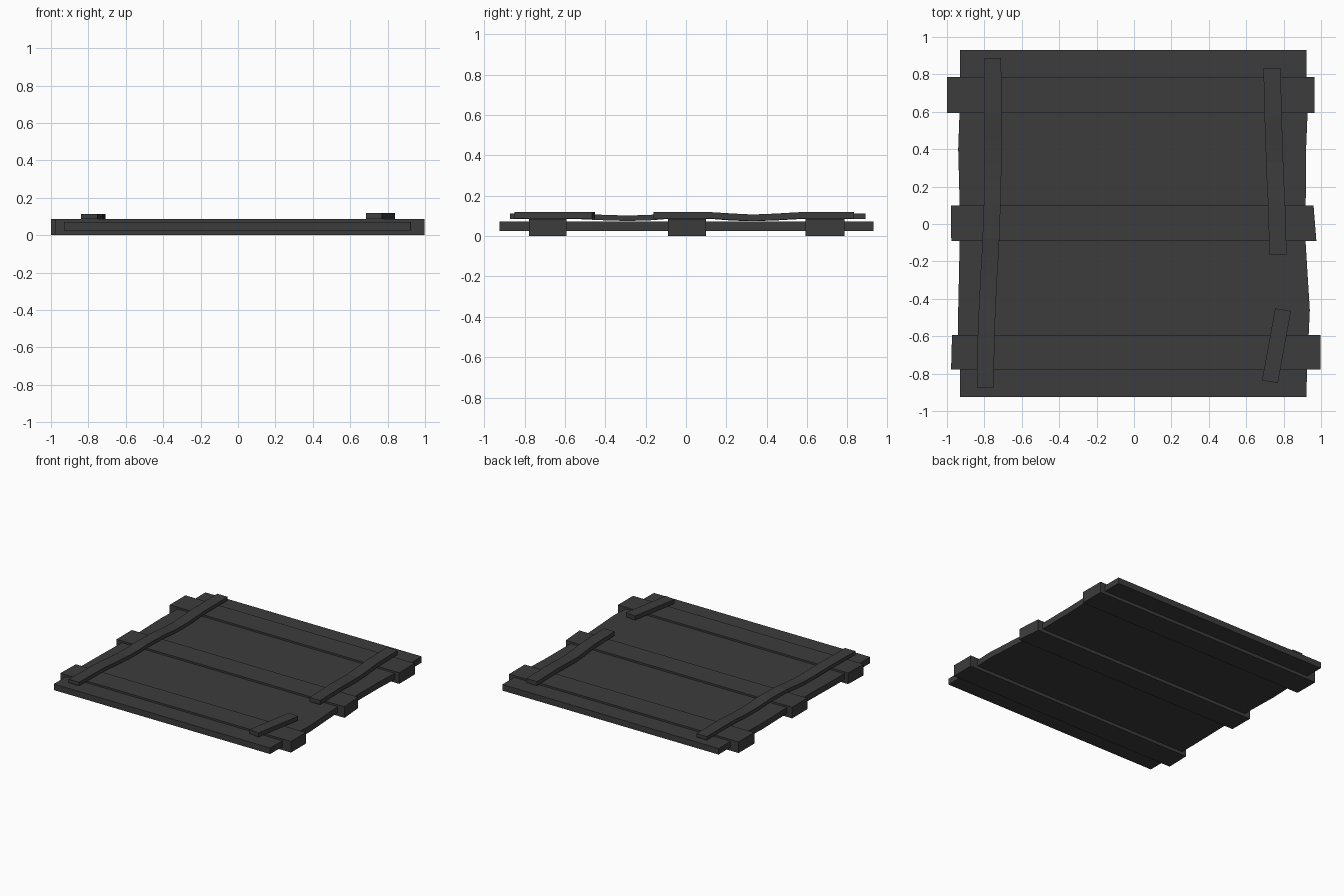
import bpy, bmesh

mat = bpy.data.materials.new("dark_wood")
mat.diffuse_color = (0.045, 0.045, 0.045, 1)


def loft(name, sections):
    """Join four-cornered cross-sections into a closed solid."""
    bm = bmesh.new()
    rings = [[bm.verts.new(p) for p in s] for s in sections]
    for a, b in zip(rings, rings[1:]):
        for i in range(4):
            j = (i + 1) % 4
            bm.faces.new((a[i], a[j], b[j], b[i]))
    bm.faces.new(rings[0])
    bm.faces.new(rings[-1])
    bmesh.ops.recalc_face_normals(bm, faces=bm.faces)
    mesh = bpy.data.meshes.new(name)
    bm.to_mesh(mesh)
    bm.free()
    mesh.materials.append(mat)
    obj = bpy.data.objects.new(name, mesh)
    bpy.context.collection.objects.link(obj)
    return obj


def board(name, rows, z0, z1):
    """Flat board from rows of (y, left x, right x)."""
    loft(name, [[(l, y, z0), (r, y, z0), (r, y, z1), (l, y, z1)]
                for y, l, r in rows])


def strap(name, path, width, thick, skew=0.0):
    """Bent strip following (centre x, y, bottom z)."""
    h = width / 2
    loft(name, [[(x - h, y + skew, z), (x + h, y - skew, z),
                 (x + h, y - skew, z + thick), (x - h, y + skew, z + thick)]
                for x, y, z in path])


# Thin boards between the thick planks, with slightly uneven ends
thin = [
    [(-0.925, -0.93, 0.922), (-0.775, -0.93, 0.925)],
    [(-0.593, -0.94, 0.934), (-0.46, -0.94, 0.94), (-0.09, -0.932, 0.917)],
    [(0.098, -0.932, 0.918), (0.40, -0.94, 0.92), (0.593, -0.933, 0.928)],
    [(0.785, -0.93, 0.922), (0.93, -0.93, 0.922)],
]
for i, rows in enumerate(thin):
    board(f"thin_board_{i + 1}", rows, 0.025, 0.072)

# Thick cross planks
thick = [
    [(-0.777, -0.978, 0.998), (-0.593, -0.973, 0.998)],
    [(-0.09, -0.977, 0.975), (0.098, -0.978, 0.96)],
    [(0.593, -1.0, 0.965), (0.785, -1.0, 0.965)],
]
for i, rows in enumerate(thick):
    board(f"thick_plank_{i + 1}", rows, 0.0, 0.086)

# Straps lying across the planks, sagging between them
strap("left_strap", [
    (-0.795, -0.873, 0.086), (-0.79, -0.57, 0.086), (-0.782, -0.40, 0.078),
    (-0.777, -0.29, 0.075), (-0.77, -0.18, 0.078), (-0.765, -0.08, 0.086),
    (-0.758, 0.11, 0.086), (-0.755, 0.23, 0.077), (-0.754, 0.33, 0.074),
    (-0.754, 0.45, 0.078), (-0.754, 0.59, 0.086), (-0.755, 0.888, 0.086)],
    0.09, 0.027)
strap("right_long_strap", [
    (0.77, -0.162, 0.087), (0.762, 0.12, 0.087), (0.756, 0.23, 0.08),
    (0.752, 0.33, 0.075), (0.749, 0.43, 0.079), (0.744, 0.57, 0.087),
    (0.738, 0.833, 0.087)], 0.092, 0.032)
strap("right_short_strap", [
    (0.727, -0.843, 0.087), (0.797, -0.458, 0.087)], 0.085, 0.032, 0.007)
